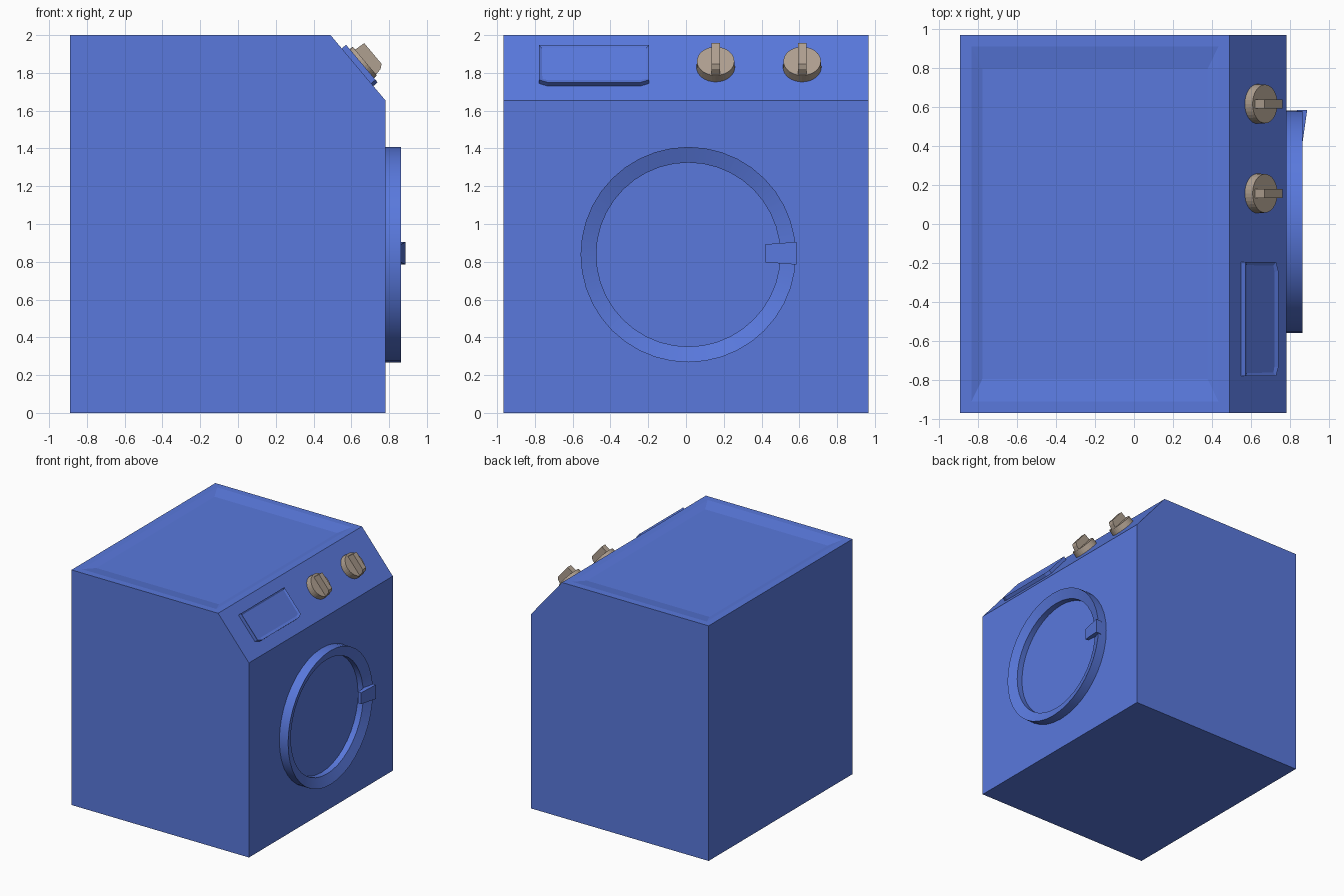
import bpy, bmesh, math
from mathutils import Matrix, Vector

if "Cube" in bpy.data.objects:
    bpy.data.objects.remove(bpy.data.objects["Cube"])


def material(name, color):
    m = bpy.data.materials.new(name)
    m.diffuse_color = color
    m.use_nodes = True
    m.node_tree.nodes["Principled BSDF"].inputs["Base Color"].default_value = m.diffuse_color
    return m


BLUE = material("blue_paint", (0.10, 0.19, 0.72, 1))
TAN = material("tan_plastic", (0.43, 0.35, 0.28, 1))


def finish(bm, name, mat, matrix=Matrix()):
    bmesh.ops.recalc_face_normals(bm, faces=bm.faces)
    me = bpy.data.meshes.new(name)
    bm.to_mesh(me)
    bm.free()
    me.materials.append(mat)
    ob = bpy.data.objects.new(name, me)
    ob.matrix_world = matrix
    bpy.context.collection.objects.link(ob)
    return ob


def prism(points, offset):
    """Extrude a closed 3D outline by an offset vector."""
    bm = bmesh.new()
    f = bm.faces.new([bm.verts.new(p) for p in points])
    ext = bmesh.ops.extrude_face_region(bm, geom=[f], use_keep_orig=True)
    bmesh.ops.translate(bm, vec=offset,
                        verts=[v for v in ext["geom"] if isinstance(v, bmesh.types.BMVert)])
    bmesh.ops.recalc_face_normals(bm, faces=bm.faces)
    return bm


def inset(bm, face, width, depth, scale=(1, 1, 1)):
    """Inset a face, push it in, and scale it about its centre."""
    bmesh.ops.inset_individual(bm, faces=[face], thickness=width, depth=depth)
    bmesh.ops.scale(bm, vec=scale, verts=face.verts,
                    space=Matrix.Translation(-face.calc_center_median()))


def top_face(bm):
    bm.normal_update()
    return max((f for f in bm.faces if f.normal.z > 0.9), key=lambda f: f.calc_area())


# Body with sloped control panel and a shallow dished top
FRONT, LIP = Vector((0.78, 0, 1.655)), Vector((0.49, 0, 2.0))
profile = [(-0.89, 0), (0.78, 0), (FRONT.x, FRONT.z), (LIP.x, LIP.z), (-0.89, 2)]
bm = prism([(x, -0.967, z) for x, z in profile], (0, 1.934, 0))
top = top_face(bm)
inset(bm, top, 0.08, 0)
inset(bm, top, 0.08, -0.02, (1, 0.93, 1))
finish(bm, "body", BLUE)

# Panel frame: local x = world y, local y = up the slope, local z = outward
up = (LIP - FRONT).normalized()
out = Vector((0, 1, 0)).cross(up)


def on_panel(y, z):
    p = FRONT.lerp(LIP, (z - FRONT.z) / (LIP.z - FRONT.z))
    m = Matrix((Vector((0, 1, 0)), up, out)).transposed().to_4x4()
    m.translation = (p.x, y, p.z)
    return m


# Detergent drawer: plate with chamfered lower corners and shallow recess
w, h, c = 0.292, 0.13, 0.045
outline = [(-w, h), (-w, -h + c * 0.4), (-w + c, -h), (w - c, -h), (w, -h + c * 0.4), (w, h)]
bm = prism([(x, y, -0.01) for x, y in outline], (0, 0, 0.04))
inset(bm, top_face(bm), 0.022, -0.008)
finish(bm, "detergent_drawer", BLUE, on_panel(-0.487, 1.83))

# Two control knobs: disc plus tapered grip bar
for i, y in enumerate((0.157, 0.615)):
    bm = bmesh.new()
    bmesh.ops.create_cone(bm, cap_ends=True, segments=32, radius1=0.102, radius2=0.099,
                          depth=0.06, matrix=Matrix.Translation((0, 0, 0.02)))
    finish(bm, f"knob_disc_{i + 1}", TAN, on_panel(y, 1.83))
    grip = [(-0.095, 0.04), (-0.086, 0.087), (-0.068, 0.109), (0.075, 0.109), (0.08, 0.04)]
    bm = prism([(-0.023, s, n) for s, n in grip], (0.046, 0, 0))
    finish(bm, f"knob_grip_{i + 1}", TAN, on_panel(y, 1.83))

# Door ring: revolved section with the front sloping inward
SEG = 40
section = [(0.57, -0.01), (0.57, 0.082), (0.487, 0.05), (0.487, -0.01)]
bm = bmesh.new()
rings = []
for k in range(SEG):
    a = 2 * math.pi * k / SEG
    rings.append([bm.verts.new((x, r * math.cos(a), r * math.sin(a))) for r, x in section])
for k in range(SEG):
    a, b = rings[k], rings[(k + 1) % SEG]
    for j in range(4):
        n = (j + 1) % 4
        bm.faces.new((a[j], a[n], b[n], b[j]))
ring = finish(bm, "door_ring", BLUE, Matrix.Translation((0.78, 0.012, 0.838)))
bpy.context.view_layer.objects.active = ring
ring.select_set(True)
bpy.ops.object.shade_smooth_by_angle(angle=math.radians(20))

# Door handle: wedge that widens and thickens toward the outer rim
plan = [(0.835, 0.422), (0.864, 0.422), (0.887, 0.585), (0.835, 0.585)]
bm = prism([(x, y, 0.785) for x, y in plan], (0, 0, 0.12))
for v in bm.verts:
    if v.co.y < 0.5:
        v.co.z = 0.845 + (v.co.z - 0.845) * 0.8
finish(bm, "door_handle", BLUE)
